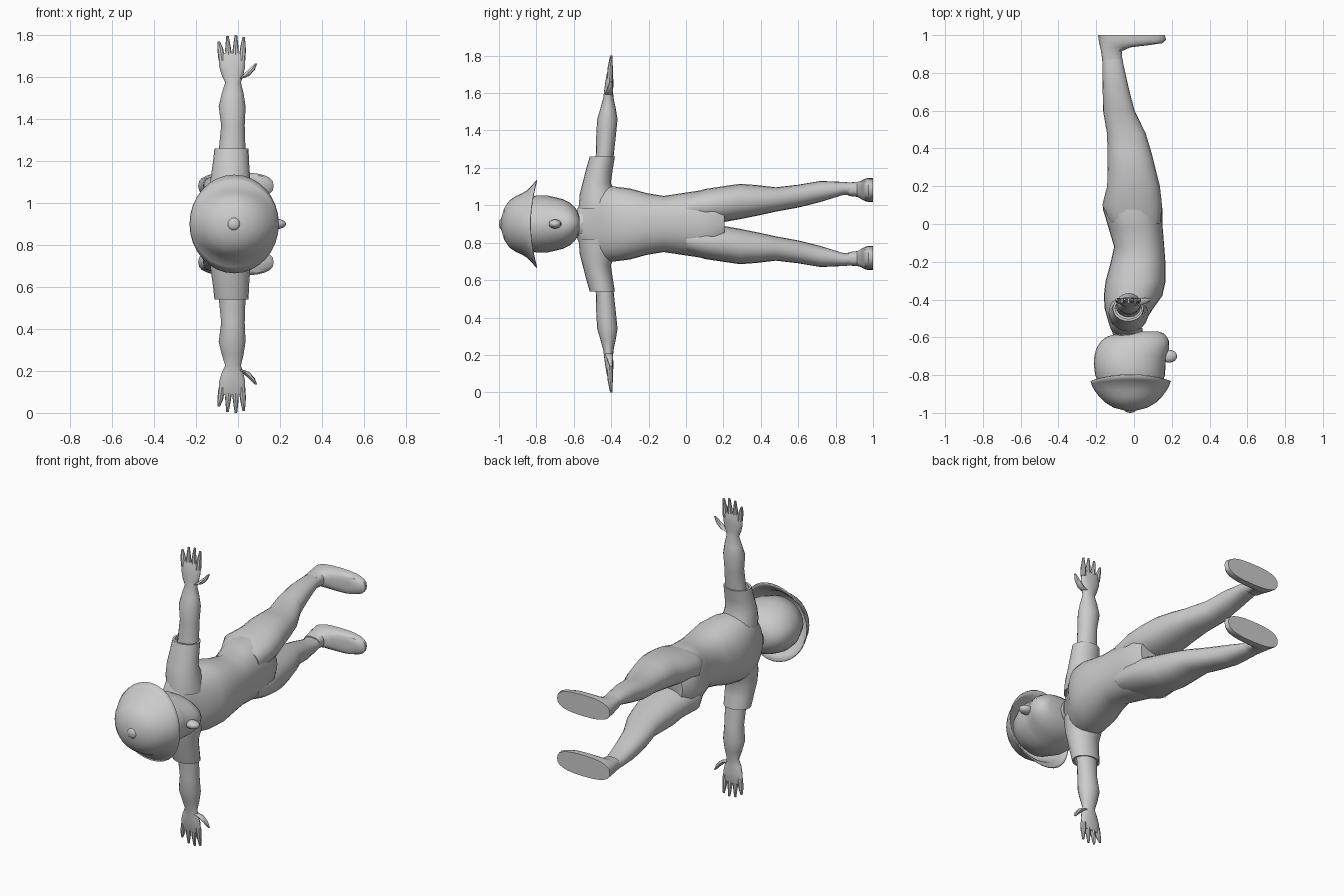
import bpy, bmesh
from math import cos, sin, pi
from mathutils import Vector

if "Cube" in bpy.data.objects:
    bpy.data.objects.remove(bpy.data.objects["Cube"])

MID = 0.9  # the figure is symmetric about this height


def make(name, bm, mirror=False, angle=40):
    """Turn a bmesh (z relative to MID) into a smooth object."""
    bmesh.ops.recalc_face_normals(bm, faces=bm.faces)
    me = bpy.data.meshes.new(name)
    bm.to_mesh(me)
    bm.free()
    ob = bpy.data.objects.new(name, me)
    bpy.context.collection.objects.link(ob)
    ob.location.z = MID
    if mirror:
        m = ob.modifiers.new("mirror", 'MIRROR')
        m.use_axis = (False, False, True)
        m.use_mirror_merge = False
    for o in bpy.context.selected_objects:
        o.select_set(False)
    bpy.context.view_layer.objects.active = ob
    ob.select_set(True)
    bpy.ops.object.shade_smooth_by_angle(angle=angle * pi / 180)
    return ob


def skin(bm, rings, caps=(True, True)):
    loops = [[bm.verts.new(p) for p in r] for r in rings]
    n = len(loops[0])
    for a, b in zip(loops, loops[1:]):
        for i in range(n):
            bm.faces.new((a[i], a[(i + 1) % n], b[(i + 1) % n], b[i]))
    if caps[0]:
        bm.faces.new(loops[0])
    if caps[1]:
        bm.faces.new(loops[-1])


def loft(bm, axis, rows, n=20, power=2.0, caps=(True, True)):
    """rows: position along axis, then x min/max and min/max of the third axis."""
    rings = []
    for t, x0, x1, v0, v1 in rows:
        ring = []
        for i in range(n):
            a = 2 * pi * i / n
            c, s = cos(a), sin(a)
            c = abs(c) ** (2 / power) * (1 if c > 0 else -1)
            s = abs(s) ** (2 / power) * (1 if s > 0 else -1)
            x = (x0 + x1) / 2 + (x1 - x0) / 2 * c
            v = (v0 + v1) / 2 + (v1 - v0) / 2 * s
            ring.append((x, t, v - MID) if axis == 'y' else (x, v, t - MID))
        rings.append(ring)
    skin(bm, rings, caps)


def body_loft(name, rows, **kw):
    """Loft along y for a part centred on MID: y, x min, x max, half width."""
    bm = bmesh.new()
    loft(bm, 'y', [(y, a, b, MID - h, MID + h) for y, a, b, h in rows], **kw)
    return make(name, bm)


def finger(bm, points, radii, n=8):
    rings = []
    for p, r in zip(points, radii):
        rings.append([(p[0] + r * cos(2 * pi * i / n),
                       p[1] + r * sin(2 * pi * i / n), p[2] - MID) for i in range(n)])
    skin(bm, rings)


# torso
body_loft("torso", [
    (-.585, -.10, .02, .07), (-.56, -.122, .03, .13), (-.52, -.135, .055, .18),
    (-.45, -.155, .10, .20), (-.38, -.16, .15, .20), (-.30, -.15, .168, .19),
    (-.21, -.125, .167, .165), (-.12, -.105, .16, .15), (-.02, -.135, .152, .165),
    (.08, -.165, .15, .18), (.15, -.155, .143, .17), (.205, -.12, .12, .10)],
    n=28, power=2.3)

# neck and collar
body_loft("neck", [(-.66, -.09, .05, .06), (-.55, -.10, .03, .065)])
body_loft("collar", [(-.60, -.10, .035, .06), (-.585, -.112, .045, .075),
                     (-.55, -.12, .045, .085)])

# head
body_loft("head", [
    (-.93, -.10, .06, .07), (-.88, -.17, .13, .13), (-.80, -.206, .165, .152),
    (-.74, -.213, .166, .152), (-.70, -.21, .172, .143), (-.66, -.20, .186, .133),
    (-.62, -.175, .186, .113), (-.595, -.14, .172, .09), (-.578, -.08, .155, .065),
    (-.57, -.02, .13, .04)], n=28)

# nose
bm = bmesh.new()
bmesh.ops.create_uvsphere(bm, u_segments=16, v_segments=10, radius=1)
bmesh.ops.scale(bm, vec=(.044, .034, .024), verts=bm.verts)
bmesh.ops.translate(bm, vec=(.185, -.70, 0), verts=bm.verts)
make("nose", bm)

# hat: dome flaring into a brim that dips at the sides
bm = bmesh.new()
hat = [(.03, .03, -.988, -.988), (.09, .085, -.972, -.972), (.135, .125, -.945, -.945),
       (.168, .148, -.912, -.912), (.19, .162, -.882, -.88), (.203, .18, -.86, -.85),
       (.208, .205, -.845, -.825), (.213, .235, -.832, -.80)]
rings = []
for rx, rz, y_front, y_side in hat:
    rings.append([(-.018 + rx * cos(a), y_front + (y_side - y_front) * sin(a) ** 2, rz * sin(a))
                  for a in (2 * pi * i / 32 for i in range(32))])
skin(bm, rings, (True, False))
hat_ob = make("hat", bm, angle=60)
s = hat_ob.modifiers.new("thickness", 'SOLIDIFY')
s.thickness = .006

# hat button
bm = bmesh.new()
bmesh.ops.create_uvsphere(bm, u_segments=16, v_segments=8, radius=.03)
bmesh.ops.scale(bm, vec=(1, .5, 1), verts=bm.verts)
bmesh.ops.translate(bm, vec=(-.02, -.985, 0), verts=bm.verts)
make("hat_button", bm)

# sleeves
bm = bmesh.new()
loft(bm, 'z', [(.98, -.13, .08, -.575, -.34), (1.06, -.135, .07, -.568, -.375),
               (1.12, -.13, .058, -.553, -.402), (1.19, -.12, .053, -.535, -.392),
               (1.26, -.112, .05, -.515, -.38), (1.26, -.10, .04, -.503, -.39),
               (1.20, -.10, .04, -.51, -.40)])
make("sleeves", bm, True)

# arms with palms
bm = bmesh.new()
loft(bm, 'z', [(1.15, -.095, .035, -.50, -.40), (1.27, -.09, .035, -.482, -.386),
               (1.37, -.08, .032, -.48, -.375), (1.46, -.092, .036, -.475, -.366),
               (1.52, -.078, .027, -.457, -.376), (1.575, -.061, .014, -.442, -.388),
               (1.61, -.078, .025, -.438, -.39), (1.65, -.09, .034, -.433, -.388),
               (1.70, -.092, .034, -.424, -.39), (1.715, -.088, .03, -.418, -.394)], n=16)
make("arms", bm, True)

# fingers and thumb
bm = bmesh.new()
for base, tip, top in ((-.077, -.092, 1.77), (-.044, -.05, 1.795),
                       (-.012, -.01, 1.80), (.02, .027, 1.79)):
    finger(bm, [(base, -.408, 1.68), ((base + tip) / 2, -.405, 1.735), (tip, -.40, top)],
           (.016, .014, .006))
finger(bm, [(-.01, -.415, 1.59), (.035, -.41, 1.605), (.065, -.405, 1.635), (.085, -.40, 1.665)],
       (.02, .019, .015, .006))
make("fingers", bm, True)

# legs and shoes
bm = bmesh.new()
loft(bm, 'y', [(0, -.12, .14, .91, 1.055), (.10, -.168, .148, .905, 1.087),
               (.20, -.142, .137, .91, 1.102), (.29, -.14, .115, .926, 1.115),
               (.38, -.14, .092, .944, 1.108), (.48, -.143, .062, .966, 1.096),
               (.60, -.164, .003, .988, 1.11), (.72, -.166, -.028, 1.018, 1.13),
               (.84, -.167, -.055, 1.055, 1.125), (.90, -.17, -.066, 1.055, 1.12)], power=2.2)
make("legs", bm, True)
bm = bmesh.new()
loft(bm, 'y', [(.87, -.168, -.062, 1.05, 1.122), (.915, -.175, -.065, 1.045, 1.125),
               (.935, -.179, -.02, 1.035, 1.13), (.947, -.182, .08, 1.028, 1.137),
               (.957, -.184, .15, 1.022, 1.142), (.975, -.187, .17, 1.018, 1.146),
               (1.0, -.19, .163, 1.018, 1.146)], n=24, power=2.6)
make("shoes", bm, True)
